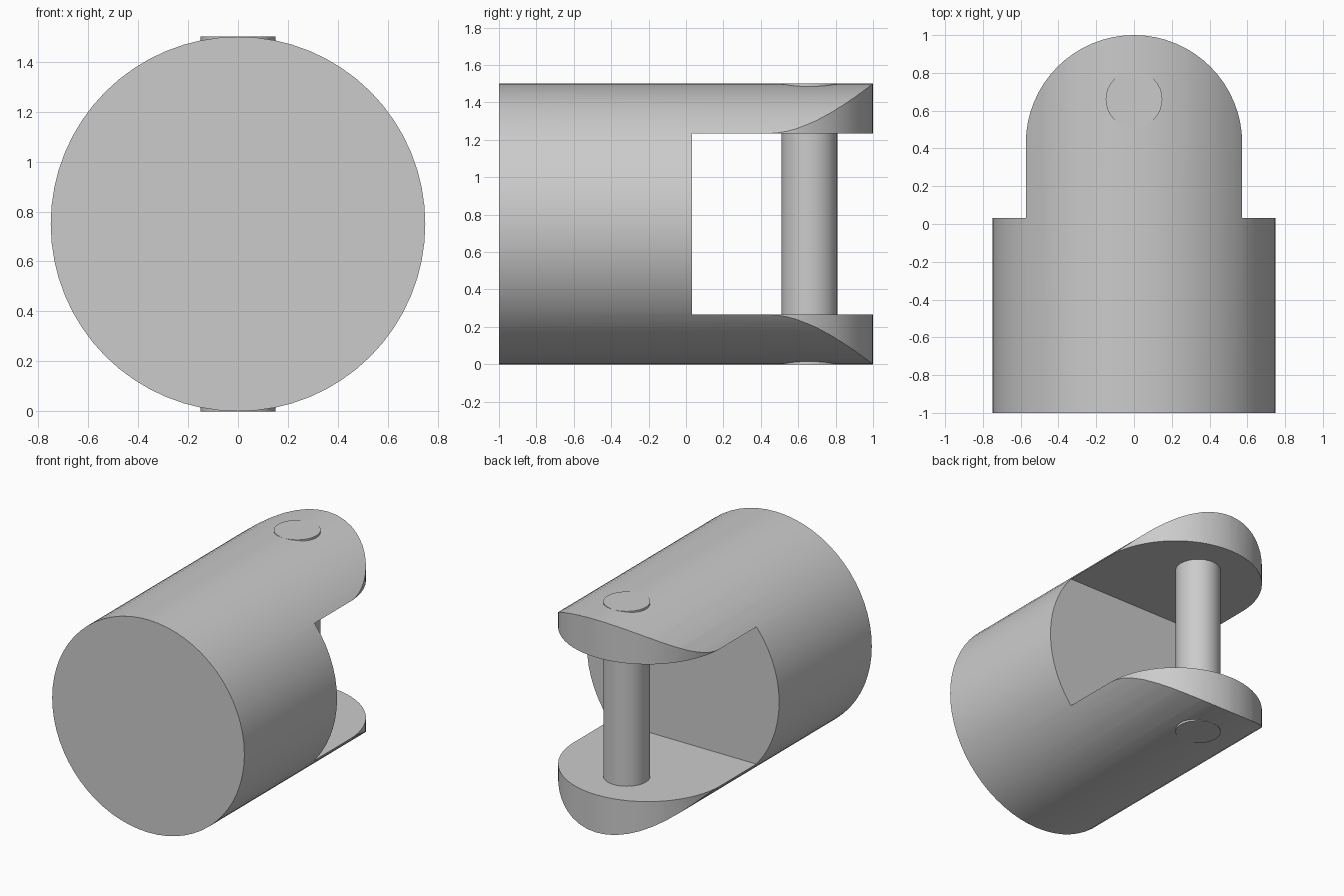
import bpy
import bmesh
import math
from mathutils import Matrix

if "Cube" in bpy.data.objects:
    bpy.data.objects.remove(bpy.data.objects["Cube"], do_unlink=True)

R = 0.75           # body radius, also the height of its axis
HALF_GAP = 0.484   # half the slot height
SLOT_Y = 0.033     # where the slot begins
PIN_Y, PIN_R = 0.66, 0.15
TIP_R = math.sqrt(R * R - HALF_GAP * HALF_GAP)

grey = bpy.data.materials.new("light_grey")
grey.use_nodes = True
colour = (0.6, 0.6, 0.6, 1)
grey.diffuse_color = colour
grey.node_tree.nodes["Principled BSDF"].inputs["Base Color"].default_value = colour


def add_object(name, bm):
    bmesh.ops.recalc_face_normals(bm, faces=bm.faces)
    mesh = bpy.data.meshes.new(name)
    bm.to_mesh(mesh)
    bm.free()
    mesh.materials.append(grey)
    obj = bpy.data.objects.new(name, mesh)
    bpy.context.collection.objects.link(obj)
    return obj


def cylinder(name, radius, depth, sides, matrix):
    bm = bmesh.new()
    bmesh.ops.create_cone(bm, cap_ends=True, segments=sides, radius1=radius,
                          radius2=radius, depth=depth, matrix=matrix)
    return add_object(name, bm)


def activate(obj):
    bpy.ops.object.select_all(action="DESELECT")
    obj.select_set(True)
    bpy.context.view_layer.objects.active = obj


def cut(obj, cutter, operation):
    mod = obj.modifiers.new("cut", "BOOLEAN")
    mod.operation, mod.object, mod.solver = operation, cutter, "EXACT"
    activate(obj)
    bpy.ops.object.modifier_apply(modifier=mod.name)
    bpy.data.objects.remove(cutter, do_unlink=True)


# Round body lying along y
body = cylinder("clevis_body", R, 2, 64,
                Matrix.Translation((0, 0, R)) @ Matrix.Rotation(math.pi / 2, 4, "X"))

# Slot that leaves an upper and a lower arm
bm = bmesh.new()
bmesh.ops.create_cube(bm, size=1, matrix=Matrix.Translation((0, SLOT_Y + 1, R))
                      @ Matrix.Diagonal((2, 2, 2 * HALF_GAP, 1)))
slot = add_object("slot_cutter", bm)
slot.hide_render = True
cut(body, slot, "DIFFERENCE")

# Plan outline that rounds the arm tips
tip_y = 1 - TIP_R
outline = [(-1, tip_y), (-1, -2), (1, -2), (1, tip_y)]
outline += [(TIP_R * math.cos(a), tip_y + TIP_R * math.sin(a))
            for a in (math.pi * i / 32 for i in range(33))]
bm = bmesh.new()
base = bm.faces.new([bm.verts.new((x, y, -1)) for x, y in outline])
top = bmesh.ops.extrude_face_region(bm, geom=[base])["geom"]
bmesh.ops.translate(bm, vec=(0, 0, 4),
                    verts=[v for v in top if isinstance(v, bmesh.types.BMVert)])
tip = add_object("tip_cutter", bm)
tip.hide_render = True
cut(body, tip, "INTERSECT")

# Pin through both arms
pin = cylinder("cross_pin", PIN_R, 2 * R, 32, Matrix.Translation((0, PIN_Y, R)))

for obj in (body, pin):
    activate(obj)
    bpy.ops.object.shade_smooth_by_angle(angle=math.radians(30))
